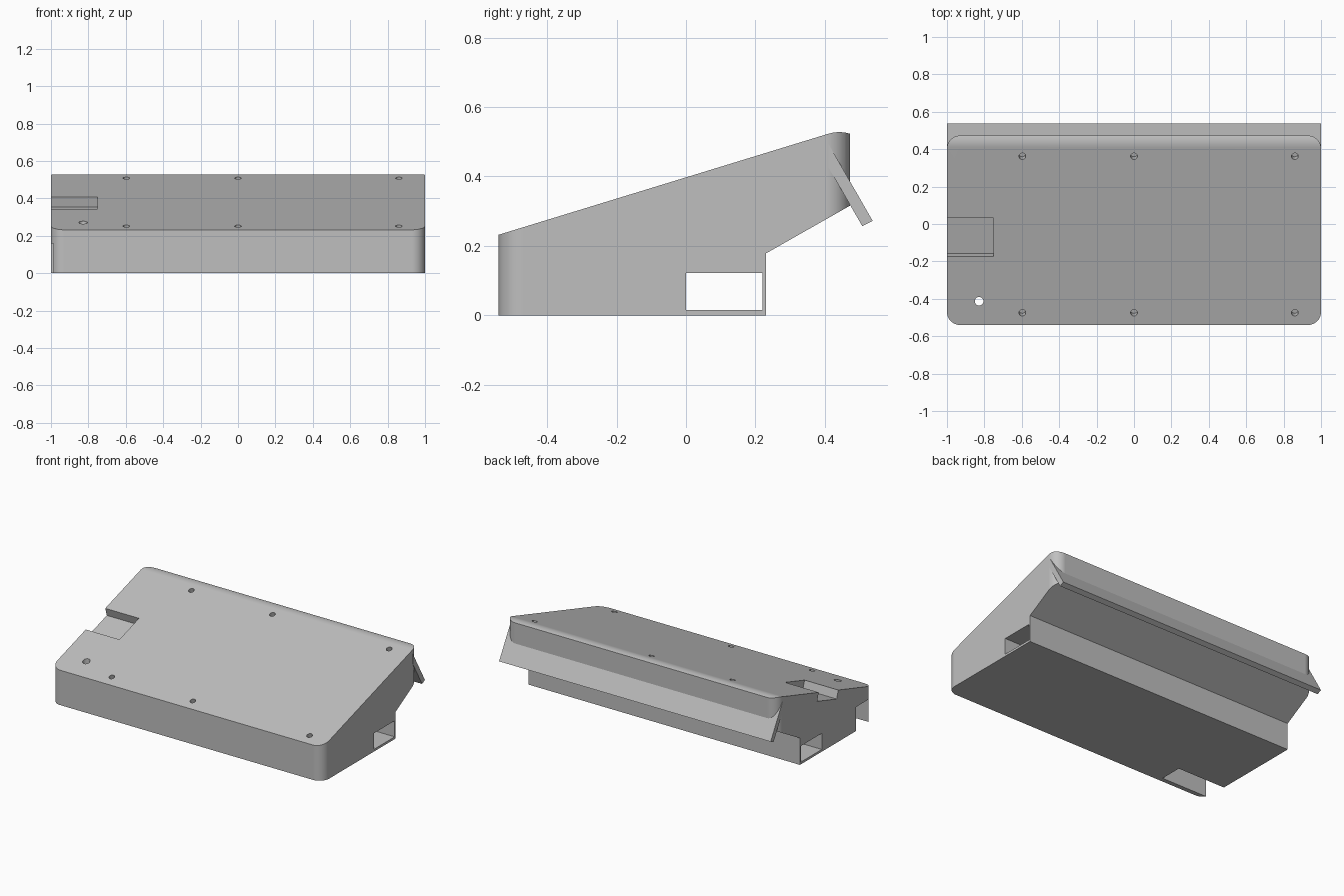
import bpy, bmesh, math
from mathutils import Matrix, Vector

if "Cube" in bpy.data.objects:
    bpy.data.objects.remove(bpy.data.objects["Cube"], do_unlink=True)

GREY = (0.52, 0.52, 0.52, 1)
grey = bpy.data.materials.new("plain grey")
grey.use_nodes = True
grey.diffuse_color = GREY
grey.node_tree.nodes["Principled BSDF"].inputs["Base Color"].default_value = GREY

FRONT, BACK, RADIUS = -0.54, 0.473, 0.07
FRONT_TOP = 0.232
SLOPE = math.atan2(0.523 - FRONT_TOP, 0.41 - FRONT)


def top_z(y):
    return FRONT_TOP + (y - FRONT) * math.tan(SLOPE)


def prism(name, points, axis, low, high):
    """Extrude a 2D outline along x (outline is y, z) or z (outline is x, y)."""
    bm = bmesh.new()
    place = (lambda p: (low, *p)) if axis == "x" else (lambda p: (*p, low))
    face = bm.faces.new([bm.verts.new(place(p)) for p in points])
    grown = bmesh.ops.extrude_face_region(bm, geom=[face])["geom"]
    step = Vector((high - low, 0, 0) if axis == "x" else (0, 0, high - low))
    bmesh.ops.translate(bm, vec=step, verts=[g for g in grown if isinstance(g, bmesh.types.BMVert)])
    bmesh.ops.recalc_face_normals(bm, faces=bm.faces)
    return finish(name, bm)


def finish(name, bm):
    mesh = bpy.data.meshes.new(name)
    bm.to_mesh(mesh)
    bm.free()
    mesh.materials.append(grey)
    obj = bpy.data.objects.new(name, mesh)
    bpy.context.collection.objects.link(obj)
    return obj


def rect(a0, a1, b0, b1):
    return [(a0, b0), (a1, b0), (a1, b1), (a0, b1)]


def drill(name, x, y, z, radius, depth, tilt):
    bm = bmesh.new()
    bmesh.ops.create_cone(bm, cap_ends=True, segments=24, radius1=radius, radius2=radius, depth=depth,
                          matrix=Matrix.Translation((x, y, z)) @ Matrix.Rotation(tilt, 4, "X"))
    return finish(name, bm)


def activate(obj):
    bpy.ops.object.select_all(action="DESELECT")
    obj.select_set(True)
    bpy.context.view_layer.objects.active = obj


def combine(obj, tool, operation):
    mod = obj.modifiers.new(tool.name, "BOOLEAN")
    mod.operation, mod.object, mod.solver = operation, tool, "EXACT"
    activate(obj)
    bpy.ops.object.modifier_apply(modifier=mod.name)
    bpy.data.objects.remove(tool, do_unlink=True)


# Wedge-shaped housing with a softly rolled rear edge
roll = []
y, z, steps = 0.41, top_z(0.41), 8
for i in range(steps + 1):
    roll.append((y, z))
    angle = SLOPE * (1 - 2 * (i + 0.5) / steps)
    y += (BACK - 0.41) / steps
    z += (BACK - 0.41) / steps * math.tan(angle)
housing = prism("housing", [(FRONT, 0), (FRONT, FRONT_TOP)] + roll
                + [(BACK, 0.316), (0.23, 0.178), (0.23, 0)], "x", -1.1, 1.1)

# Rounded plan outline
outline = []
for quarter, (sx, cy) in enumerate([(1, BACK - RADIUS), (-1, BACK - RADIUS),
                                    (-1, FRONT + RADIUS), (1, FRONT + RADIUS)]):
    for i in range(13):
        a = math.pi / 2 * (quarter + i / 12)
        outline.append((sx * (1 - RADIUS) + RADIUS * math.cos(a), cy + RADIUS * math.sin(a)))
combine(housing, prism("rounded_plan", outline, "z", -0.1, 1), "INTERSECT")

# Long rear channel running through both ends
combine(housing, prism("channel", rect(0, 0.22, 0.015, 0.122), "x", -1.2, 1.2), "DIFFERENCE")

# Side recess sunk square to the sloping top
normal = Vector((-math.sin(SLOPE), math.cos(SLOPE)))
rim = [Vector((y, top_z(y))) for y in (-0.173, 0.032)]
recess = [rim[0] - normal * 0.056, rim[1] - normal * 0.056, rim[1] + normal * 0.1, rim[0] + normal * 0.1]
combine(housing, prism("side_recess", [tuple(p) for p in recess], "x", -1.2, -0.752), "DIFFERENCE")

# Pocket under the front corner, with a hole down into it
combine(housing, prism("pocket", rect(-0.51, -0.36, -0.1, 0.16), "x", -1.2, -0.65), "DIFFERENCE")
combine(housing, drill("cable_hole", -0.828, -0.413, 0.3, 0.023, 0.4, 0), "DIFFERENCE")

# Blind screw holes
for x in (-0.597, 0, 0.86):
    for y in (-0.475, 0.362):
        combine(housing, drill("screw_hole", x, y, top_z(y), 0.018, 0.1, SLOPE), "DIFFERENCE")

activate(housing)
bpy.ops.object.shade_smooth_by_angle(angle=math.radians(30))
weighted = housing.modifiers.new("even shading", "WEIGHTED_NORMAL")
weighted.keep_sharp = True

# Slanted flap hanging from the rear
prism("rear_flap", [(0.508, 0.257), (0.538, 0.272), (0.41, 0.495), (0.41, 0.427)], "x", -1, 1)
